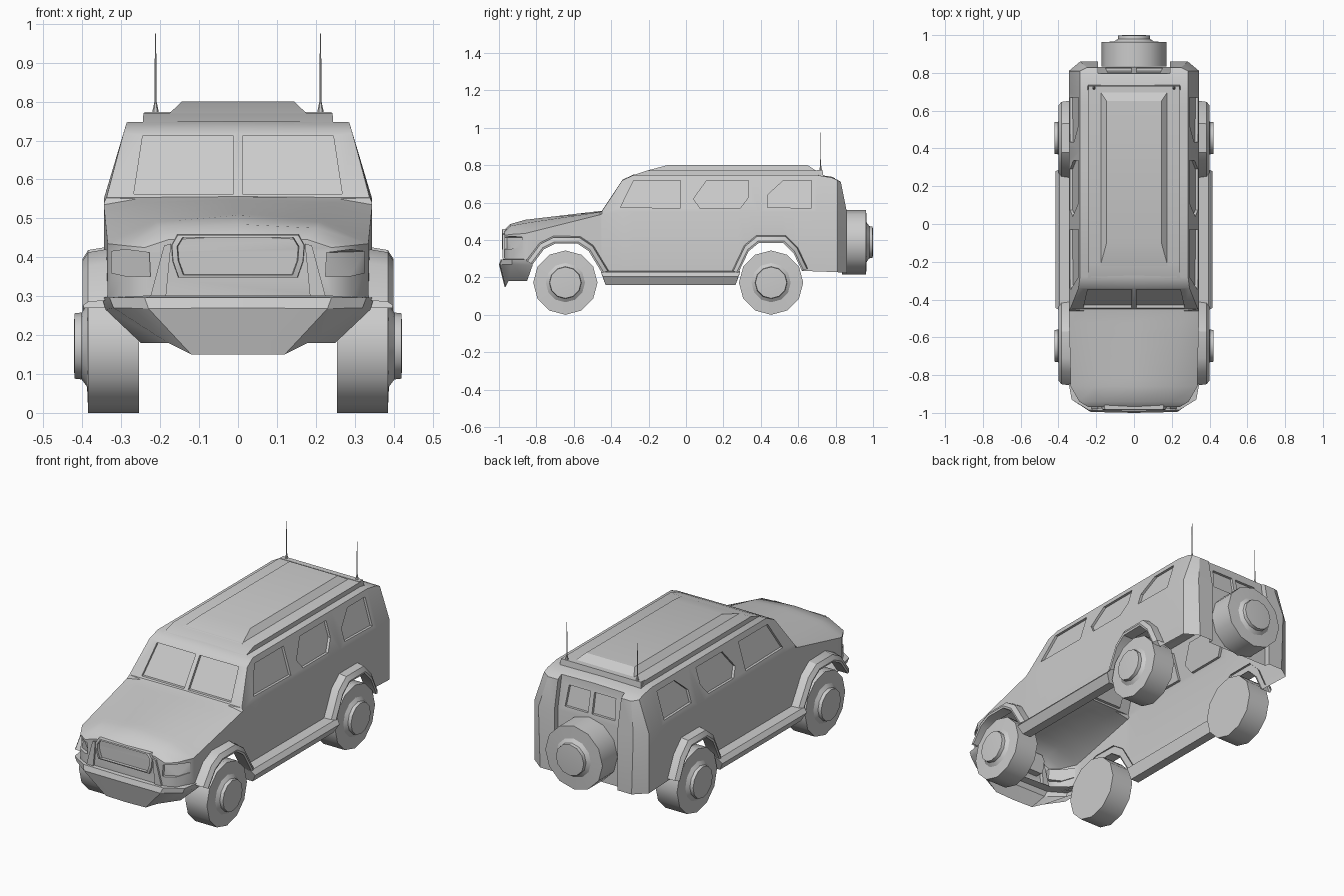
import bpy, bmesh, math
from mathutils import Vector

if "Cube" in bpy.data.objects:
    bpy.data.objects.remove(bpy.data.objects["Cube"])

def loft(name, rows, closed=False, caps=False):
    """Skin rows of 3D points; closed joins each row into a ring, caps fills the end rings."""
    bm = bmesh.new()
    vs = [[bm.verts.new(p) for p in r] for r in rows]
    n = len(rows[0])
    for a, b in zip(vs, vs[1:]):
        for i in range(n if closed else n - 1):
            j = (i + 1) % n
            bm.faces.new((a[i], a[j], b[j], b[i]))
    if caps:
        bm.faces.new(vs[0])
        bm.faces.new(vs[-1])
    bmesh.ops.remove_doubles(bm, verts=bm.verts, dist=1e-5)
    bmesh.ops.recalc_face_normals(bm, faces=bm.faces)
    me = bpy.data.meshes.new(name)
    bm.to_mesh(me)
    bm.free()
    ob = bpy.data.objects.new(name, me)
    bpy.context.collection.objects.link(ob)
    return ob

def prism(name, a, b):
    return loft(name, [a, b], True, True)

def lerp_table(t, y):
    for a, b in zip(t, t[1:]):
        if y <= b[0]:
            f = (y - a[0]) / (b[0] - a[0])
            return [p + (q - p) * f for p, q in zip(a[1:], b[1:])]
    return list(t[-1][1:])

# Body: y, centre z, roof edge x z, belt x z
keys = [(-.97, .455, .18, .445, .24, .425), (-.94, .485, .20, .475, .29, .43),
        (-.86, .508, .21, .49, .335, .435), (-.46, .555, .26, .55, .345, .535),
        (-.45, .556, .338, .553, .345, .54), (-.34, .722, .294, .72, .345, .55),
        (-.28, .75, .286, .747, .345, .55), (.70, .75, .286, .747, .345, .55),
        (.78, .738, .286, .733, .345, .55), (.81, .725, .286, .72, .345, .55)]
front_arch = [(-.82, .27), (-.76, .35), (-.70, .38), (-.58, .38), (-.52, .34), (-.45, .225)]
rear_arch = [(.28, .225), (.335, .34), (.39, .385), (.52, .385), (.575, .33), (.62, .235)]
bottom = [(-.97, .30), (-.86, .29)] + front_arch + rear_arch + [(.81, .228)]

def ring(a, b, d, c):
    left = [(-p[0], p[1], p[2]) for p in (d, b, a)]
    return left + [c, a, b, d]

rows = []
for y in sorted({k[0] for k in keys} | {k[0] for k in bottom}):
    zc, xr, zr, xb, zb = lerp_table(keys, y)
    zd = lerp_table(bottom, y)[0]
    rows.append(ring((xr, y, zr), (xb, y, zb), (xb, y, zd), (0, y, zc)))
rows.append(ring((.25, .828, .71), (.285, .86, .55), (.275, .86, .222), (0, .828, .712)))
body = loft("body", rows, True)
bm = bmesh.new()
bm.from_mesh(body.data)
bm.verts.ensure_lookup_table()
for s in (0, len(bm.verts) - 7):
    v = bm.verts[s:s + 7]
    bm.faces.new((v[0], v[1], v[5], v[6]))
    bm.faces.new((v[1], v[2], v[4], v[5]))
    bm.faces.new((v[2], v[3], v[4]))
bmesh.ops.recalc_face_normals(bm, faces=bm.faces)
bm.to_mesh(body.data)
bm.free()

# Cutters: side windows, windscreen, rear recess and panes, headlights
cutters = []
def cut(a, b):
    cutters.append(prism("cutter", a, b))

side_windows = [
    [(-.35, .575), (-.03, .57), (-.03, .717), (-.28, .717)],
    [(.04, .62), (.075, .57), (.29, .57), (.335, .63), (.335, .717), (.11, .717)],
    [(.435, .575), (.67, .57), (.67, .717), (.52, .717), (.435, .64)]]
def side_x(z): return .345 - .3 * (z - .55)
def screen_y(z): return -.45 + (z - .554) * .66
def light_y(x): return lerp_table([(.2, -.97), (.24, -.97), (.29, -.94), (.335, -.86)], x)[0]
pane = [(.012, .562), (.268, .562), (.245, .712), (.012, .712)]
lamp = [(.225, .35), (.29, .352), (.325, .36), (.325, .415), (.29, .42), (.228, .412)]
rear_cut = [(.83, .15), (.83, .55), (.80, .70), (.79, .80), (1, .80), (1, .15)]
cut([(-.19, y, z) for y, z in rear_cut], [(.19, y, z) for y, z in rear_cut])
rear_pane = [(.012, .575), (.15, .575), (.14, .685), (.012, .685)]
for s in (1, -1):
    for w in side_windows:
        cut([(s * (side_x(z) - .014), y, z) for y, z in w], [(s * .5, y, z) for y, z in w])
    cut([(s * x, screen_y(z) + .015, z) for x, z in pane],
        [(s * x, screen_y(z) - .1, z) for x, z in pane])
    cut([(s * x, .83 - .2 * (z - .55) - .014, z) for x, z in rear_pane],
        [(s * x, .95, z) for x, z in rear_pane])
    cut([(s * x, light_y(x) + .014, z) for x, z in lamp], [(s * x, -1.1, z) for x, z in lamp])
for c in cutters:
    m = body.modifiers.new("cut", 'BOOLEAN')
    m.operation = 'DIFFERENCE'
    m.solver = 'EXACT'
    m.object = c
deps = bpy.context.evaluated_depsgraph_get()
me = bpy.data.meshes.new_from_object(body.evaluated_get(deps))
body.modifiers.clear()
body.data = me
for c in cutters:
    bpy.data.objects.remove(c)

# Open the underside so the body is a hollow shell
bm = bmesh.new()
bm.from_mesh(me)
under = [f for f in bm.faces if f.normal.z < -.3 and abs(f.calc_center_median().x) < .2
         and f.calc_center_median().z < .4]
bmesh.ops.delete(bm, geom=under, context='FACES')
bm.to_mesh(me)
bm.free()

# Roof plates, each a tapered block: x, y front, y back, z at bottom and top
def plate(name, lo, hi):
    prism(name, *[[(-x, a, z), (x, a, z), (x, b, z), (-x, b, z)] for x, a, b, z in (lo, hi)])
plate("roof_plate", (.245, -.29, .73, .744), (.243, -.21, .71, .771))
plate("roof_hatch", (.178, -.22, .70, .768), (.145, -.10, .65, .80))
plate("roof_rear_bar", (.245, .695, .735, .74), (.24, .70, .73, .773))

# Bumper
half = [[(0, -.95, .30), (.22, -.94, .30), (.30, -.88, .30), (.335, -.82, .30)],
        [(0, -.99, .296), (.24, -.985, .296), (.33, -.93, .296), (.35, -.82, .296)],
        [(0, -1.0, .27), (.23, -.995, .268), (.32, -.93, .27), (.34, -.82, .265)],
        [(0, -.97, .15), (.12, -.965, .15), (.18, -.95, .18), (.25, -.85, .18)]]
loft("front_bumper", [[(-x, y, z) for x, y, z in r[:0:-1]] + r for r in half])

# Grille frame with recessed centre
g = [(.148, .35), (.162, .39), (.165, .43), (.15, .456)]
g = g + [(-x, z) for x, z in reversed(g)]
def gring(y, k): return [(x * k, y, .405 + (z - .405) * (k - .04 if k < 1 else k)) for x, z in g]
loft("grille", [gring(-.93, 1.06), gring(-.982, 1.03), gring(-.985, .95), gring(-.962, .93)], True, True)

# Wheel turned around the x axis
def wheel(name, side=1):
    prof = [(0, .255), (.172, .255), (.172, .385), (.105, .388), (.086, .402), (.084, .42), (.05, .422), (0, .422)]
    n = 12
    return loft(name, [[(side * x, r * math.cos(t * math.tau / n), r * math.sin(t * math.tau / n))
                        for t in range(n)] for r, x in prof], True)

for s, tag in ((1, "right"), (-1, "left")):
    for cy, path, pos in ((-.645, front_arch, "front"), (.455, rear_arch, "rear")):
        wheel(f"{pos}_{tag}_wheel", s).location = (0, cy, .172)
        # Flared wheel arch
        flare = [(1.2, .335), (1.16, .385), (1.05, .40), (1.0, .397), (1.0, .335)]
        loft(f"{pos}_{tag}_fender",
             [[(s * x, cy + (y - cy) * k, .175 + (z - .175) * k) for y, z in path] for k, x in flare])
    # Running board
    board = [(.335, .235, 0), (.395, .228, 0), (.415, .205, .01), (.39, .16, .025), (.34, .16, .025)]
    prism(f"{tag}_running_board", [(s * x, -.455 + d, z) for x, z, d in board],
          [(s * x, .29 - d, z) for x, z, d in board])
    # Nose strut beside the grille
    strut = [(.172, .435), (.19, .43), (.225, .30), (.185, .30)]
    prism(f"{tag}_nose_strut", [(s * x, -.95, z) for x, z in strut], [(s * x, -.98, z) for x, z in strut])
    # Aerial
    loft(f"{tag}_aerial", [[(s * .212 + r * math.cos(t * math.tau / 6), .72 + r * math.sin(t * math.tau / 6), z)
                            for t in range(6)] for r, z in ((.011, .74), (.008, .775), (.0028, .80), (.0015, .975))],
         True, True)

# Spare wheel on the tail
spare = wheel("spare_wheel")
spare.rotation_euler = (0, 0, math.pi / 2)
spare.location = (0, .578, .388)

for o in bpy.data.objects:
    o.select_set(True)
bpy.context.view_layer.objects.active = body
bpy.ops.object.shade_smooth_by_angle(angle=math.radians(32))
